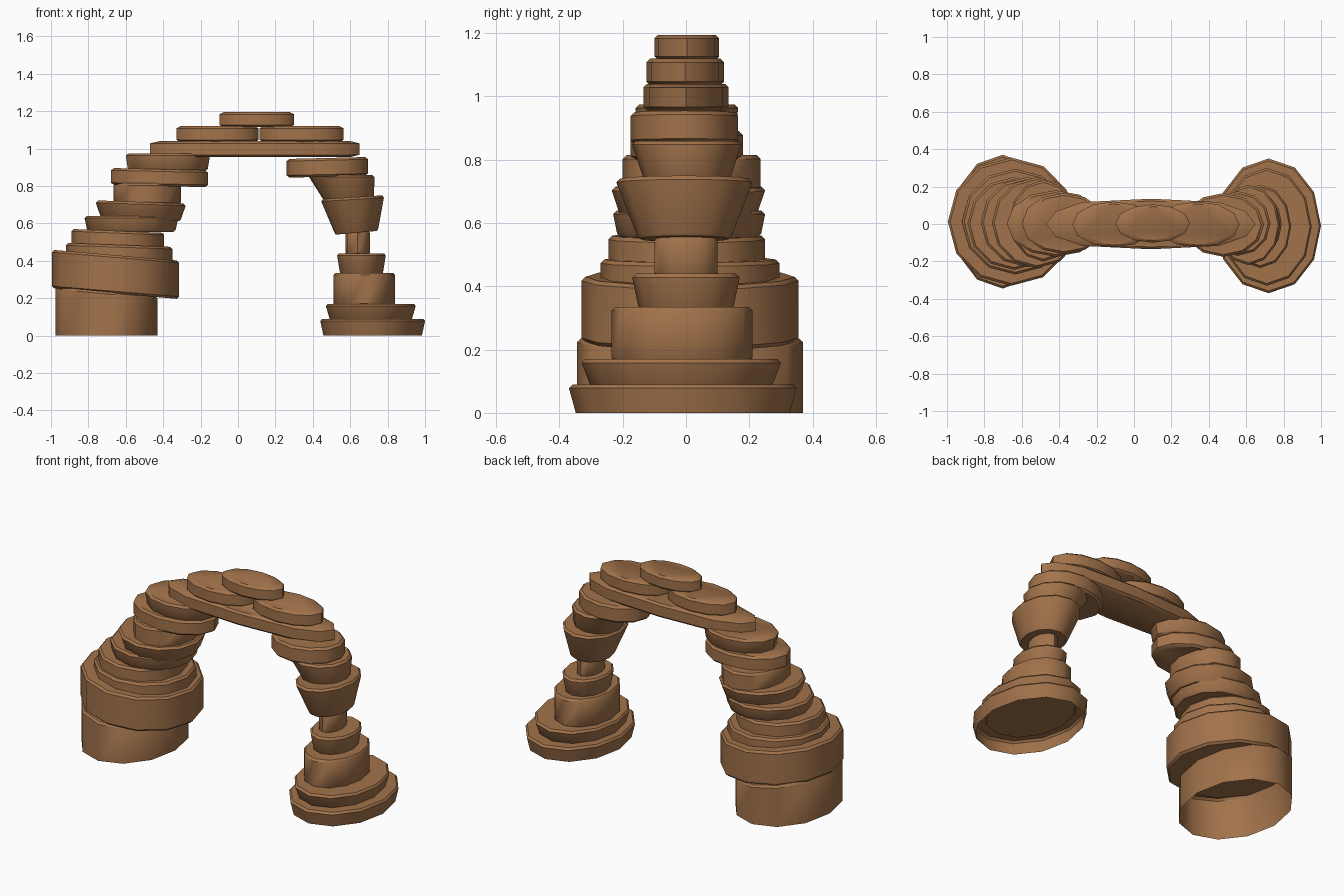
import bpy
import bmesh
from math import cos, sin, tau, radians

cube = bpy.data.objects.get("Cube")
if cube:
    bpy.data.objects.remove(cube, do_unlink=True)

stone = bpy.data.materials.new("brown sandstone")
stone.use_nodes = True
colour = (0.36, 0.17, 0.07, 1)
stone.diffuse_color = colour
stone.node_tree.nodes["Principled BSDF"].inputs["Base Color"].default_value = colour

SIDES = 12


def slab(name, x, z, y, taper=1.0, tilt=0.0, shift=0.0, straight=0.0, hollow=False):
    """Oval stone slab; taper and shift move its foot, straight lengthens its sides."""
    cx, rx = (x[0] + x[1]) / 2, (x[1] - x[0]) / 2
    cy, ry = (y[0] + y[1]) / 2, (y[1] - y[0]) / 2
    edge = min(0.012, (z[1] - z[0]) / 6)
    # height, size and foot weight of each ring, with softened rims
    rings = [(z[0], taper, 1), (z[1] - edge, 1, 0), (z[1], 1 - edge / ry, 0)]
    if not hollow:
        rings[0:1] = [(z[0], taper * (1 - edge / ry), 1), (z[0] + edge, taper, 1)]
    bm = bmesh.new()
    loops = []
    for height, size, foot in rings:
        slope = 0 if hollow and foot else tilt
        loop = []
        for i in range(SIDES):
            c, s = cos(tau * i / SIDES), sin(tau * i / SIDES)
            side = (c > 0.01) - (c < -0.01)
            u = c * (1 - straight) + side * straight
            loop.append(bm.verts.new((cx + shift * foot + rx * size * u,
                                      cy + ry * size * s,
                                      height + slope * u)))
        loops.append(loop)
    for low, high in zip(loops, loops[1:]):
        for i in range(SIDES):
            j = (i + 1) % SIDES
            bm.faces.new((low[i], low[j], high[j], high[i]))
    bm.faces.new(loops[-1])
    if not hollow:
        bm.faces.new(loops[0][::-1])
    mesh = bpy.data.meshes.new(name)
    bm.to_mesh(mesh)
    bm.free()
    mesh.materials.append(stone)
    obj = bpy.data.objects.new(name, mesh)
    bpy.context.collection.objects.link(obj)
    bpy.ops.object.select_all(action="DESELECT")
    obj.select_set(True)
    bpy.context.view_layer.objects.active = obj
    bpy.ops.object.shade_smooth_by_angle(angle=radians(40))


# Broad right pillar, from the ground up
slab("right_base", (-.975, -.43), (0, .235), (-.345, .37), tilt=-.025, hollow=True)
slab("right_drum", (-.995, -.315), (.225, .43), (-.33, .355), tilt=-.028)
slab("right_step_lower", (-.92, -.35), (.39, .485), (-.27, .295), tilt=-.01)
slab("right_step_middle", (-.89, -.395), (.47, .56), (-.245, .25), tilt=-.01)
slab("right_step_upper", (-.82, -.32), (.555, .64), (-.23, .25), taper=.95)
slab("right_ledge", (-.76, -.28), (.62, .715), (-.235, .25), taper=.9, tilt=-.008)
slab("right_neck", (-.665, -.305), (.70, .815), (-.2, .235))
slab("right_shoulder", (-.68, -.16), (.80, .89), (-.175, .18), tilt=-.006)
slab("right_capital", (-.60, -.15), (.88, .975), (-.16, .165), taper=.95)

# Slim left pillar, from the ground up
slab("left_base", (.44, 1.0), (0, .09), (-.37, .35), taper=.94, hollow=True)
slab("left_step", (.47, .95), (.08, .17), (-.33, .30), taper=.92)
slab("left_drum", (.51, .84), (.16, .335), (-.235, .21))
slab("left_collar", (.53, .79), (.32, .44), (-.17, .17), taper=.88)
slab("left_neck", (.575, .705), (.43, .56), (-.1, .1))
slab("left_bowl", (.445, .78), (.55, .74), (-.22, .21), taper=.7, tilt=.01, shift=.02)
slab("left_shoulder", (.38, .73), (.72, .86), (-.17, .175), taper=.78, shift=.035)
slab("left_capital", (.26, .695), (.85, .95), (-.175, .165), tilt=.005)

# Bridging lintel and the stones on top
slab("lintel", (-.47, .65), (.955, 1.04), (-.135, .135), straight=.3)
slab("right_cap_stone", (-.33, .11), (1.035, 1.12), (-.125, .12))
slab("left_cap_stone", (.115, .565), (1.035, 1.12), (-.125, .12))
slab("top_stone", (-.10, .30), (1.115, 1.195), (-.1, .105))
